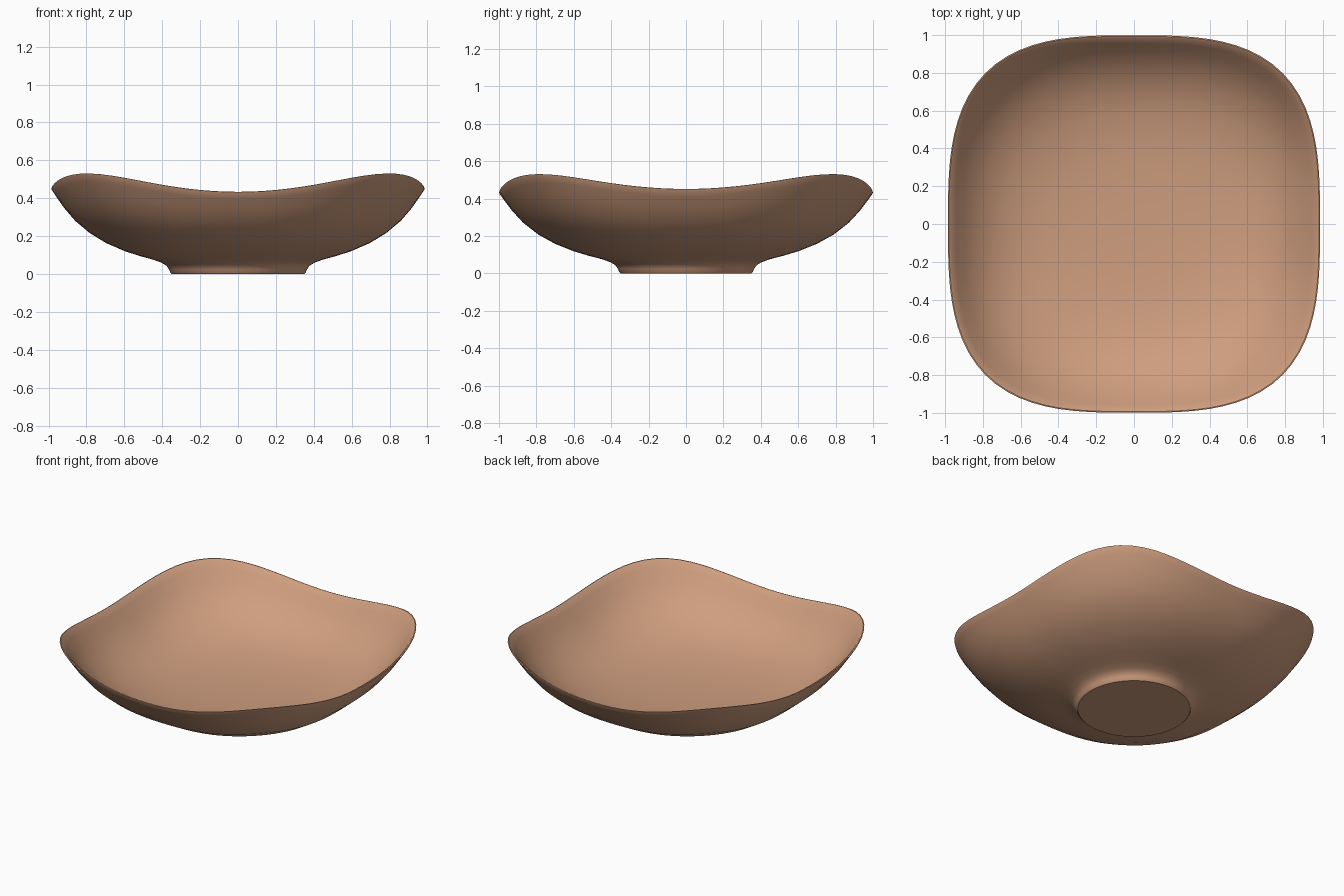
import bpy
import bmesh
from math import cos, sin, pi

cube = bpy.data.objects.get("Cube")
if cube:
    bpy.data.objects.remove(cube, do_unlink=True)

SEGMENTS = 96
FOOT_R = 0.38

# Profile (radius, height) from the foot, up the outside, over the lip, to the floor
OUTER = [(0.34, 0), (0.35, 0), (0.357, 0.007), (0.364, 0.024), (0.378, 0.044),
         (0.405, 0.06), (0.45, 0.076), (0.52, 0.094), (0.6, 0.118), (0.7, 0.158),
         (0.79, 0.208), (0.87, 0.27), (0.93, 0.335), (0.975, 0.395), (0.998, 0.427)]
LIP = [(0.999, 0.432), (0.993, 0.434), (0.982, 0.428)]
INNER = [(0.955, 0.396), (0.91, 0.34), (0.85, 0.279), (0.77, 0.221), (0.68, 0.178),
         (0.58, 0.148), (0.46, 0.126), (0.32, 0.112), (0.16, 0.105), (0.04, 0.104)]


def ring_point(r, z, angle):
    """Round near the foot, blending to a rounded square with raised corners."""
    t = max(0.0, (r - FOOT_R) / (1 - FOOT_R))
    n = 2 + 1.1 * min(1, 1.5 * t)
    c, s = cos(angle), sin(angle)
    k = (abs(c) ** n + abs(s) ** n) ** (-1 / n)
    x, y = c * k, s * k
    corner = min(1, (x * y / 0.64) ** 2)
    lift = (0.09 * corner + 0.018 * c * c) * t ** 2
    return (r * x * (1 - 0.014 * t), r * y, z + lift)


# Bowl shell
bm = bmesh.new()
rings = [[bm.verts.new(ring_point(r, z, 2 * pi * i / SEGMENTS)) for i in range(SEGMENTS)]
         for r, z in OUTER + LIP + INNER]
for low, high in zip(rings, rings[1:]):
    for i in range(SEGMENTS):
        j = (i + 1) % SEGMENTS
        bm.faces.new((low[i], low[j], high[j], high[i]))
bm.faces.new(rings[0][::-1])
bm.faces.new(rings[-1])
bmesh.ops.recalc_face_normals(bm, faces=bm.faces)
mesh = bpy.data.meshes.new("bowl")
bm.to_mesh(mesh)
bm.free()
bowl = bpy.data.objects.new("bowl", mesh)
bpy.context.collection.objects.link(bowl)

# Warm clay colour
clay = bpy.data.materials.new("warm clay")
clay.use_nodes = True
colour = (0.62, 0.34, 0.21, 1)
clay.diffuse_color = colour
clay.node_tree.nodes["Principled BSDF"].inputs["Base Color"].default_value = colour
mesh.materials.append(clay)

# Smooth shading with a crisp foot edge
bpy.ops.object.select_all(action="DESELECT")
bowl.select_set(True)
bpy.context.view_layer.objects.active = bowl
bpy.ops.object.shade_smooth_by_angle(angle=pi / 5)
